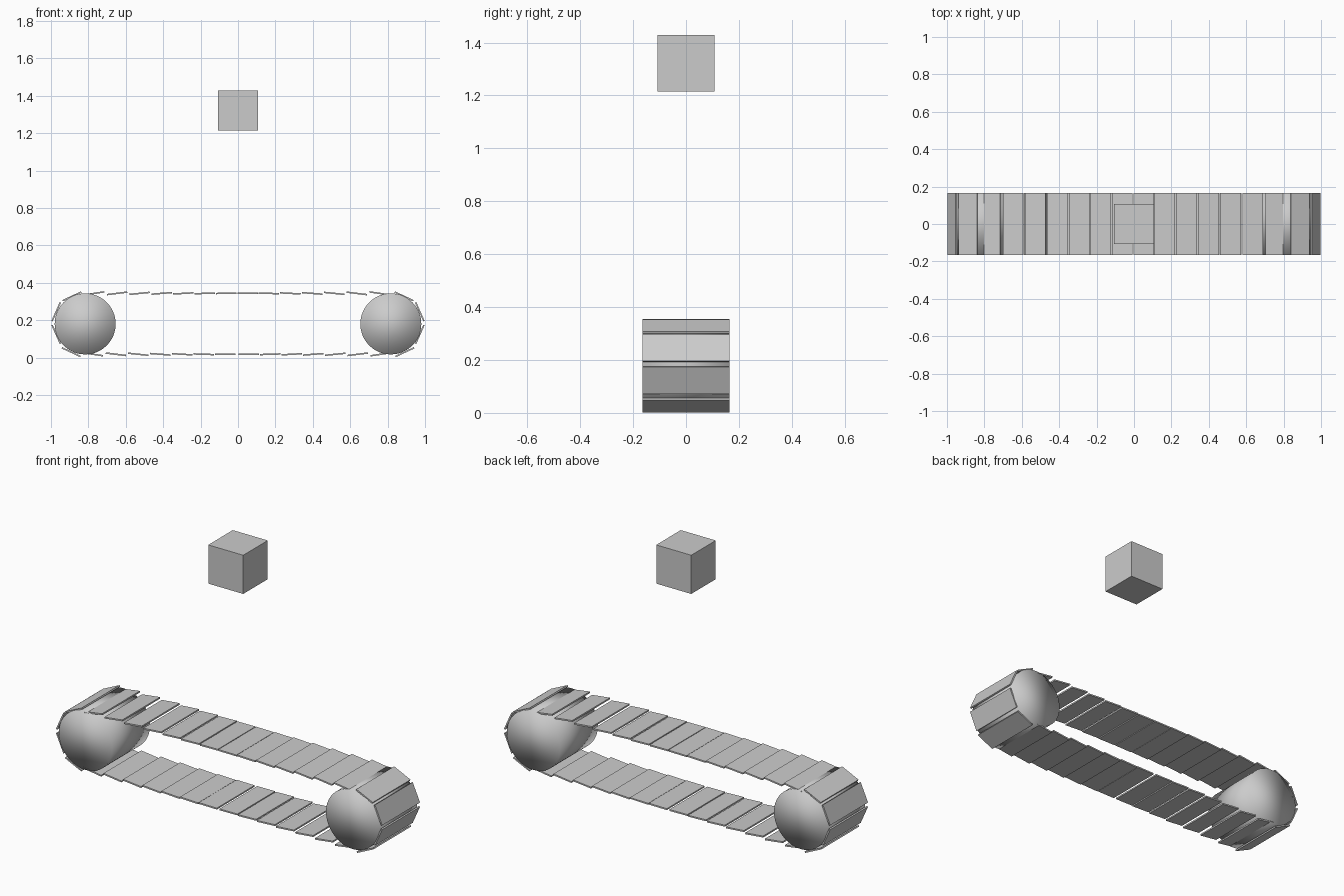
import bpy
from math import radians, cos

if "Cube" in bpy.data.objects:
    bpy.data.objects.remove(bpy.data.objects["Cube"])

WIDTH = 0.33       # belt width along y
LENGTH = 0.11      # slat length
THICK = 0.008


def box(name, loc, size, tilt=0.0):
    bpy.ops.mesh.primitive_cube_add(size=1, location=loc, rotation=(0, radians(tilt), 0))
    ob = bpy.context.object
    ob.name = name
    ob.scale = size
    return ob


def slat(x, z, tilt):
    return box("belt_slat", (x, 0, z), (LENGTH, WIDTH, THICK), tilt)


# Rollers: fully smooth-shaded cylinders
for side in (-1, 1):
    bpy.ops.mesh.primitive_cylinder_add(vertices=64, radius=0.163, depth=WIDTH,
                                        location=(side * 0.817, 0, 0.18),
                                        rotation=(radians(90), 0, 0))
    bpy.context.object.name = "roller"
    bpy.ops.object.shade_smooth()

# Straight runs: 14 slats each, tilting more towards the rollers
top_edges = [0.002 + (i - 7) * 0.114 + (i - 7) ** 3 * 0.00008 for i in range(15)]
for i in range(14):
    x = (top_edges[i] + top_edges[i + 1]) / 2 - 0.008
    tilt = 8.5 * x / 0.77
    slat(x, 0.343, tilt)
    slat(x + 0.006 if x > 0 else x - 0.006, 0.0175, -tilt)

# Slats wrapping round each end
for side in (-1, 1):
    for x, z, tilt in ((0.888, 0.327, 25), (0.972, 0.245, 66),
                       (0.972, 0.124, -66), (0.892, 0.029, -25)):
        slat(side * x, z, side * tilt)

# Package above the belt
box("falling_box", (0, 0, 1.322), (0.214, 0.214, 0.214))
